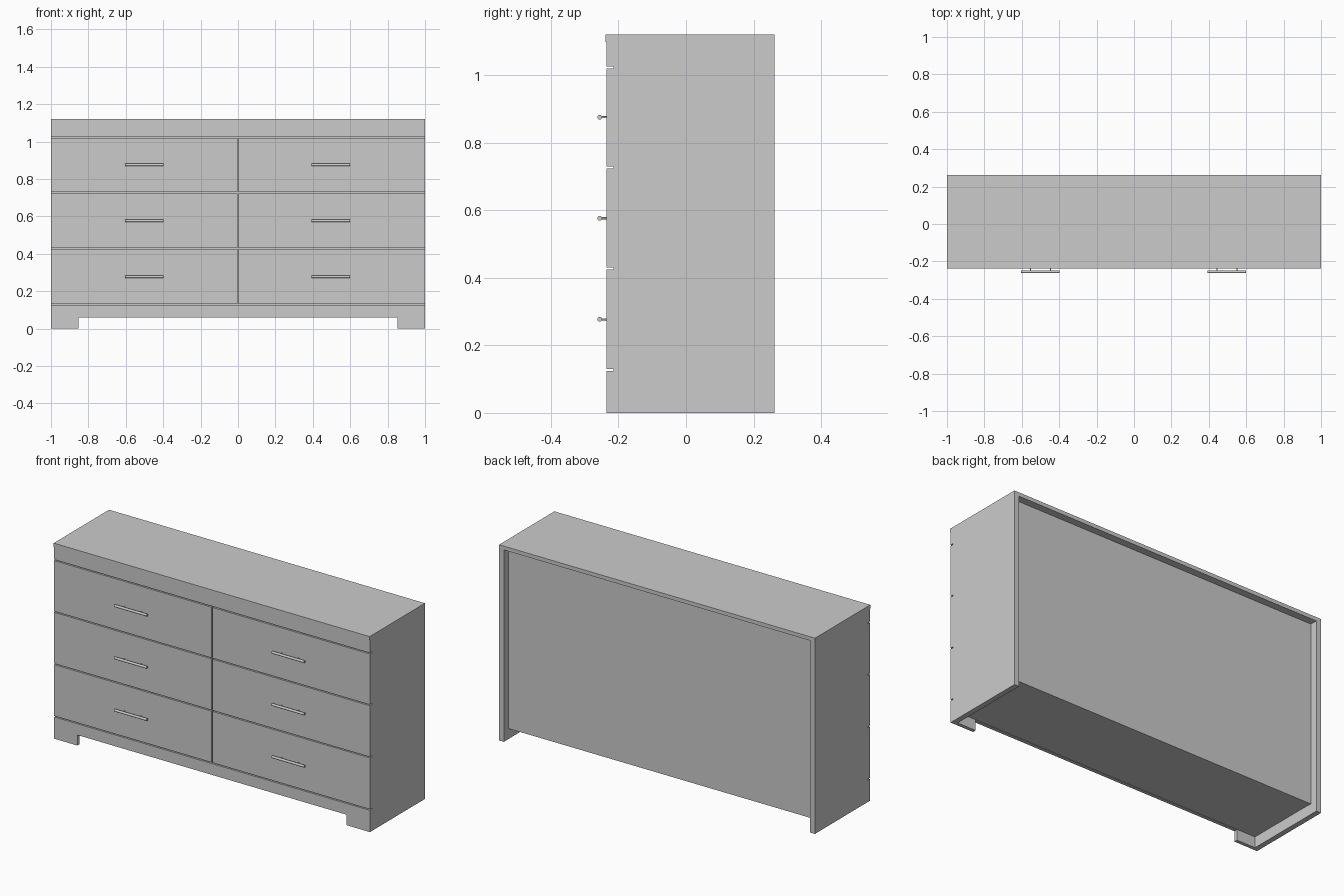
import bpy, bmesh
from math import pi

if "Cube" in bpy.data.objects:
    bpy.data.objects.remove(bpy.data.objects["Cube"])

FRONT, INNER, BACK = -0.235, -0.215, 0.262   # front faces, carcass front, rear
TOP_Z, H = 1.098, 1.12
GAPS = [0.1275, 0.427, 0.726, 1.022]         # centres of the horizontal gaps
G = 0.003                                    # half gap


def add_mesh(name, bm):
    bmesh.ops.recalc_face_normals(bm, faces=bm.faces)
    me = bpy.data.meshes.new(name)
    bm.to_mesh(me)
    bm.free()
    ob = bpy.data.objects.new(name, me)
    bpy.context.collection.objects.link(ob)
    return ob


def box(name, x0, x1, y0, y1, z0, z1):
    bm = bmesh.new()
    bmesh.ops.create_cube(bm, size=1)
    for v in bm.verts:
        v.co.x = x1 if v.co.x > 0 else x0
        v.co.y = y1 if v.co.y > 0 else y0
        v.co.z = z1 if v.co.z > 0 else z0
    return add_mesh(name, bm)


def rod(name, loc, radius, length, rot):
    bpy.ops.mesh.primitive_cylinder_add(vertices=24, radius=radius, depth=length,
                                        location=loc, rotation=rot)
    bpy.context.object.name = name
    bpy.ops.object.shade_smooth_by_angle()


# Carcass
box("top_board", -1, 1, -0.238, BACK, TOP_Z, H)
box("side_panel_left", -1, -0.97, INNER, BACK, 0, TOP_Z)
box("side_panel_right", 0.97, 1, INNER, BACK, 0, TOP_Z)
box("back_panel", -0.97, 0.97, 0.20, 0.22, 0.06, TOP_Z)
box("bottom_panel", -0.97, 0.97, INNER, 0.20, 0.062, 0.082)
box("inner_front_panel", -0.97, 0.97, INNER, -0.20, 0.082, TOP_Z)

# Front rail under the top
box("top_rail", -1, 1, FRONT, INNER, GAPS[3] + G, TOP_Z)

# Plinth board with two feet, from a profile
zt = GAPS[0] - G
profile = [(-1, 0), (-0.853, 0), (-0.853, 0.06), (0.853, 0.06),
           (0.853, 0), (1, 0), (1, zt), (-1, zt)]
bm = bmesh.new()
face = bm.faces.new([bm.verts.new((x, FRONT, z)) for x, z in profile])
ext = bmesh.ops.extrude_face_region(bm, geom=[face])
for v in ext["geom"]:
    if isinstance(v, bmesh.types.BMVert):
        v.co.y = INNER
add_mesh("plinth_board", bm)

# Drawer fronts with bar handles
for row in range(3):
    z0, z1 = GAPS[row] + G, GAPS[row + 1] - G
    zc = (0.277, 0.576, 0.875)[row]
    for side, x0, x1, xc in (("left", -1, -0.004, -0.5), ("right", 0.004, 1, 0.497)):
        tag = f"{side}_{row + 1}"
        box("drawer_front_" + tag, x0, x1, FRONT, INNER, z0, z1)
        rod("handle_bar_" + tag, (xc, -0.255, zc), 0.007, 0.206, (0, pi / 2, 0))
        for i, dx in enumerate((-0.053, 0.053)):
            rod(f"handle_post_{tag}_{i + 1}", (xc + dx, -0.243, zc), 0.003, 0.022,
                (pi / 2, 0, 0))
